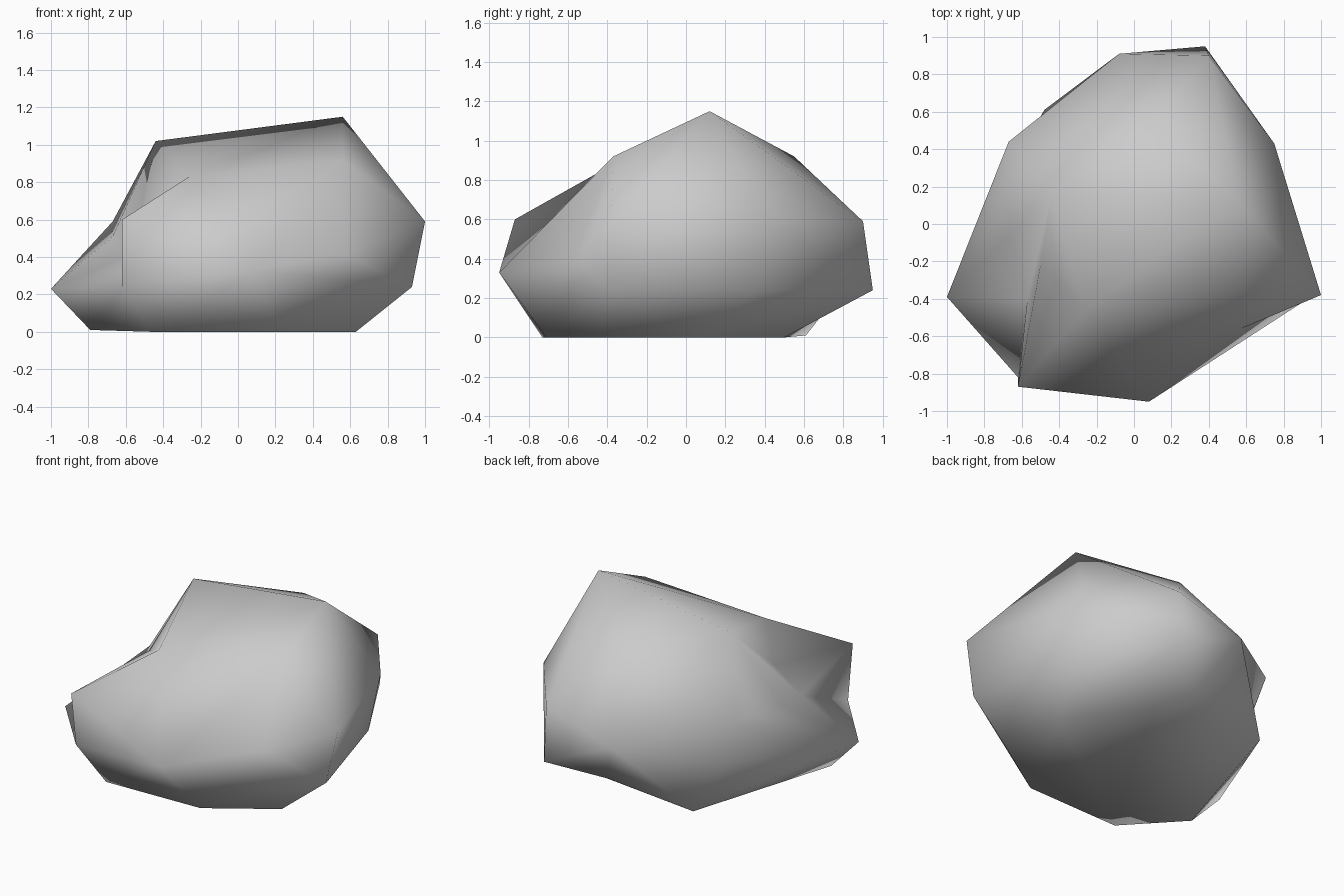
import bpy
import bmesh
from mathutils import Vector

cube = bpy.data.objects.get("Cube")
if cube:
    bpy.data.objects.remove(cube, do_unlink=True)

# Corners of the boulder, grouped by height
corners = {
    # resting face
    "base_left": (0.63, 0.04, 0.0),
    "base_front_left": (0.63, -0.44, 0.0),
    "base_front": (0.22, -0.71, 0.0),
    "base_front_right": (-0.46, -0.73, 0.0),
    "base_right": (-0.79, -0.4, 0.01),
    "base_back_right": (-0.48, 0.61, 0.01),
    "base_back": (0.27, 0.5, 0.0),
    # lower belly
    "right_tip": (-1.0, -0.39, 0.23),
    "chin": (-0.62, -0.82, 0.24),
    "front_tip": (0.08, -0.95, 0.33),
    "low_left": (0.93, -0.4, 0.24),
    "low_back_left": (0.71, 0.36, 0.24),
    "back_tip": (0.38, 0.95, 0.24),
    # shoulder
    "brow": (-0.62, -0.87, 0.6),
    "left_tip": (1.0, -0.38, 0.59),
    "left_shoulder": (0.75, 0.43, 0.6),
    "back_shoulder": (0.4, 0.9, 0.59),
    "back_right_shoulder": (-0.08, 0.91, 0.44),
    "right_shoulder": (-0.67, 0.44, 0.59),
    # crown
    "front_ridge": (-0.26, -0.46, 0.83),
    "front_crown": (0.56, -0.37, 0.92),
    "back_crown": (0.1, 0.55, 0.92),
    "peak": (0.56, 0.12, 1.15),
    "right_peak": (-0.44, 0.16, 1.02),
}

bm = bmesh.new()
verts = {name: bm.verts.new(co) for name, co in corners.items()}
bmesh.ops.convex_hull(bm, input=list(verts.values()))


def dent(a, b, co):
    """Split the edge between two corners and push its middle inwards."""
    edge = bm.edges.get((verts[a], verts[b]))
    if edge:
        vert = bmesh.utils.edge_split(edge, verts[a], 0.5)[1]
        near = {vert} | {e.other_vert(vert) for e in vert.link_edges}
        for face in list(vert.link_faces):
            opposite = next(v for v in face.verts if v not in near)
            bmesh.utils.face_split(face, vert, opposite)
        vert.co = Vector(co)


# Fold the front so its crease runs up to the ridge
fold = bm.edges.get((verts["brow"], verts["front_crown"]))
if fold:
    bmesh.utils.edge_rotate(fold)

# Hollows on the right side, the chipped front left and the back underside
dent("brow", "right_tip", (-0.57, -0.4, 0.42))
dent("brow", "right_peak", (-0.5, -0.22, 0.67))
dent("right_tip", "right_peak", (-0.67, -0.06, 0.51))
dent("front_tip", "left_tip", (0.57, -0.56, 0.42))
dent("back_tip", "base_back_right", (0.1, 0.68, 0.1))
dent("right_shoulder", "base_back_right", (-0.56, 0.42, 0.27))

bmesh.ops.recalc_face_normals(bm, faces=bm.faces[:])
for face in bm.faces:
    face.smooth = True

mesh = bpy.data.meshes.new("boulder")
bm.to_mesh(mesh)
bm.free()

# Stone colour
stone = bpy.data.materials.new("stone_grey")
stone.use_nodes = True
colour = (0.6, 0.6, 0.6, 1.0)
stone.diffuse_color = colour
stone.node_tree.nodes["Principled BSDF"].inputs["Base Color"].default_value = colour
mesh.materials.append(stone)

boulder = bpy.data.objects.new("boulder", mesh)
bpy.context.collection.objects.link(boulder)
